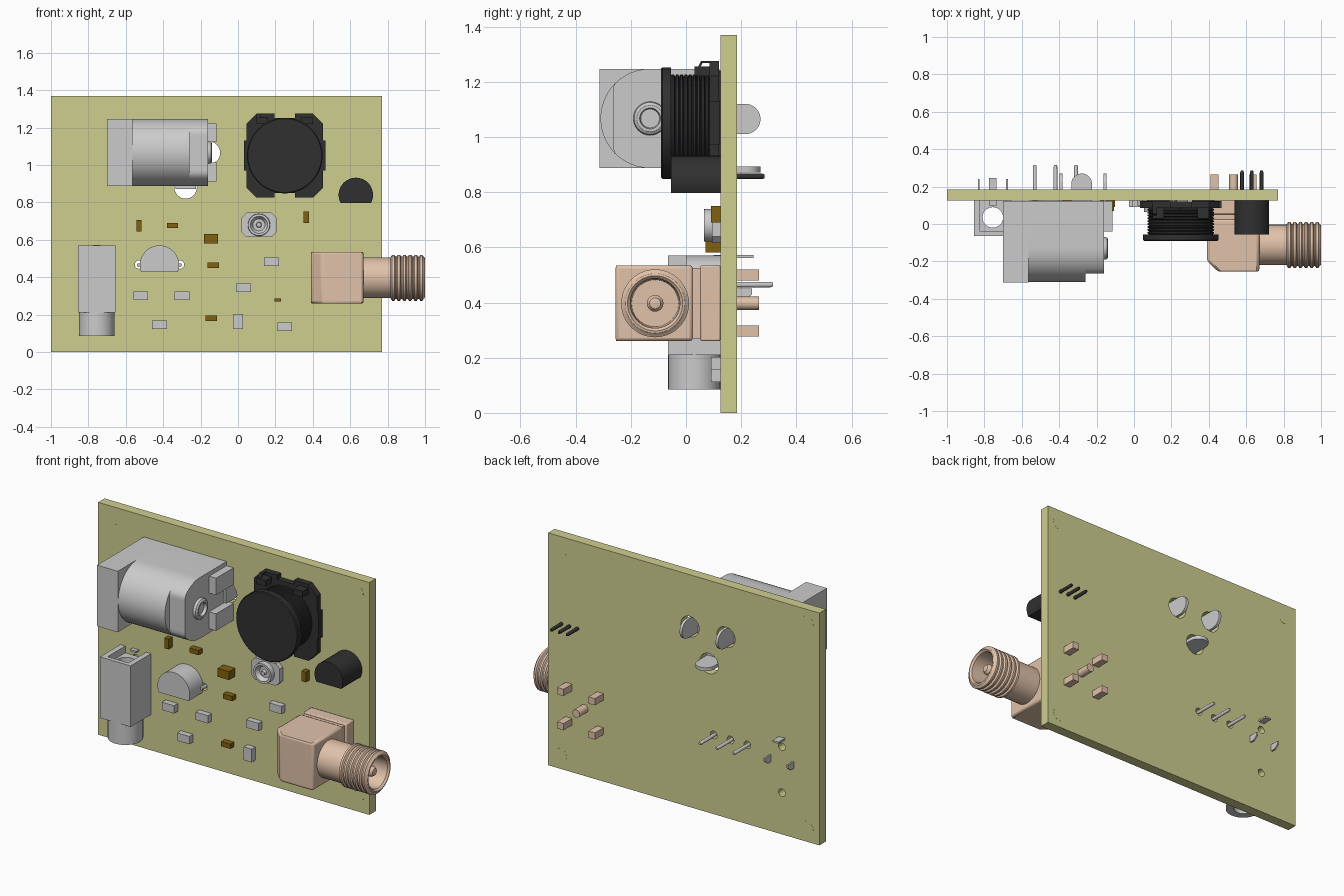
import bpy, bmesh, math
from math import sin, cos, radians

if "Cube" in bpy.data.objects:
    bpy.data.objects.remove(bpy.data.objects["Cube"])

COLORS = {"board": (0.62, 0.62, 0.28, 1), "copper": (0.75, 0.54, 0.40, 1),
          "brown": (0.22, 0.12, 0.005, 1), "black": (0.03, 0.03, 0.03, 1)}
MATS = {}
for key, col in COLORS.items():
    MATS[key] = bpy.data.materials.new(key)
    MATS[key].diffuse_color = col
PLACE = {"x": lambda u, v, w: (w, u, v), "y": lambda u, v, w: (u, w, v), "z": lambda u, v, w: (u, v, w)}


def finish(bm, me, mat):
    bmesh.ops.remove_doubles(bm, verts=bm.verts, dist=1e-5)
    bmesh.ops.recalc_face_normals(bm, faces=bm.faces)
    bm.to_mesh(me)
    bm.free()
    if mat:
        me.materials.clear()
        me.materials.append(MATS[mat])


def arc(cx, cy, r, n=32, a0=0, a1=360):
    full = a1 - a0 == 360
    k = n if full else n - 1
    return [(cx + r * cos(radians(a0 + (a1 - a0) * i / k)), cy + r * sin(radians(a0 + (a1 - a0) * i / k)))
            for i in range(n)]


def rect(u0, u1, v0, v1):
    return [(u0, v0), (u1, v0), (u1, v1), (u0, v1)]


def prism(name, axis, outer, a, b, holes=(), mat=None):
    """Outline with holes, extruded along an axis from a to b."""
    cu = bpy.data.curves.new(name, "CURVE")
    cu.dimensions, cu.fill_mode, cu.extrude = "2D", "BOTH", (b - a) / 2
    for loop in [outer, *holes]:
        s = cu.splines.new("POLY")
        s.points.add(len(loop) - 1)
        for p, (u, v) in zip(s.points, loop):
            p.co = (u, v, 0, 1)
        s.use_cyclic_u = True
    ob = bpy.data.objects.new(name, cu)
    bpy.context.collection.objects.link(ob)
    bpy.ops.object.select_all(action="DESELECT")
    ob.select_set(True)
    bpy.context.view_layer.objects.active = ob
    bpy.ops.object.convert(target="MESH")
    ob = bpy.context.object
    bm = bmesh.new()
    bm.from_mesh(ob.data)
    for v in bm.verts:
        v.co = PLACE[axis](v.co.x, v.co.y, v.co.z + (a + b) / 2)
    finish(bm, ob.data, mat)
    return ob


def box(name, x0, x1, y0, y1, z0, z1, mat=None):
    return prism(name, "y", rect(x0, x1, z0, z1), y0, y1, mat=mat)


def lathe(name, axis, cu, cv, profile, mat=None, n=40):
    """Revolve (position, radius) points round an axis."""
    bm = bmesh.new()
    vs = [bm.verts.new((r, 0, t)) for t, r in profile]
    es = [bm.edges.new(p) for p in zip(vs, vs[1:])]
    bmesh.ops.spin(bm, geom=vs + es, cent=(0, 0, 0), axis=(0, 0, 1), angle=2 * math.pi, steps=n)
    for v in bm.verts:
        v.co = PLACE[axis](v.co.x + cu, v.co.y + cv, v.co.z)
    me = bpy.data.meshes.new(name)
    finish(bm, me, mat)
    ob = bpy.data.objects.new(name, me)
    bpy.context.collection.objects.link(ob)
    return ob


def bevel(ob, w):
    m = ob.modifiers.new("bevel", "BEVEL")
    m.width, m.segments, m.limit_method = w, 2, "ANGLE"
    return ob


# Board with drilled holes and corner plugs
F, B = 0.125, 0.185
drills = [(-0.155, 1.065, 0.06), (-0.39, 1.065, 0.06), (-0.28, 0.88, 0.06), (-0.755, 0.517, 0.022),
          (-0.755, 0.246, 0.022), (-0.53, 0.467, 0.022), (-0.42, 0.467, 0.022), (-0.31, 0.467, 0.022)]
prism("board", "y", rect(-1, 0.77, 0, 1.37), F, B, [arc(x, z, r) for x, z, r in drills], "board")
for x in (-0.92, 0.69):
    for z in (0.08, 1.29):
        prism("corner_plug", "y", arc(x, z, 0.04), F - 0.0005, B + 0.0005, mat="board")

# Power jack: square mouth, round barrel, flattened rear
jz = 1.067
bore = [arc(-0.13, jz, 0.12)]
side = [(F - 0.003, jz - 0.18), (F - 0.003, jz + 0.18)]
hull = arc(-0.13, jz, 0.18, 25, 90, 270) + side
flat = [(max(y, -0.265), z) for y, z in hull]
prism("power_jack_mouth", "x", rect(-0.313, F - 0.003, jz - 0.18, jz + 0.18), -0.70, -0.565, bore)
prism("power_jack_barrel", "x", hull, -0.565, -0.26, bore)
prism("power_jack_rear", "x", flat, -0.26, -0.16)
lathe("power_jack_pin", "x", -0.13, jz, [(-0.26, 0), (-0.26, 0.035), (-0.65, 0.035), (-0.67, 0.02), (-0.67, 0)])
lathe("power_jack_rivet", "x", -0.13, jz,
      [(-0.165, 0), (-0.165, 0.062), (-0.145, 0.058), (-0.138, 0.048), (-0.138, 0.038), (-0.155, 0.034), (-0.155, 0)])
for s in (-1, 1):
    za, zb = sorted((jz + s * 0.055, jz + s * 0.155))
    box("power_jack_lug", -0.165, -0.115, -0.04, F - 0.003, za, zb)
for x in (-0.155, -0.39):
    prism("power_jack_tab", "x", arc(0.215, 1.065, 0.055, 17, -90, 90) + [(0.1, 1.12), (0.1, 1.01)], x - 0.008, x + 0.008)
prism("power_jack_side_tab", "z", arc(-0.28, 0.215, 0.055, 17, 0, 180) + [(-0.335, 0.1), (-0.225, 0.1)], 0.872, 0.892)

# Audio jack: block with through bore, nozzle, raised rim walls and pins
hole = [arc(-0.755, 0.035, 0.055)]
prism("audio_jack_block", "z", rect(-0.855, -0.655, -0.065, F), 0.21, 0.53, hole)
prism("audio_jack_nozzle", "z", arc(-0.755, 0.03, 0.095), 0.085, 0.21, hole)
box("audio_jack_wall", -0.855, -0.823, -0.065, F, 0.53, 0.57)
box("audio_jack_wall", -0.687, -0.655, -0.065, F, 0.53, 0.57)
box("audio_jack_front_wall", -0.823, -0.687, -0.065, -0.04, 0.53, 0.57)
box("audio_jack_top_pin", -0.775, -0.735, 0.1, 0.245, 0.562, 0.572)
for x in (-0.83, -0.68):
    prism("audio_jack_side_pin", "x", [(0.1, 0.41), (0.215, 0.41), (0.24, 0.43), (0.24, 0.45), (0.1, 0.45)], x - 0.005, x + 0.005)

# Coil: notched base, ribbed winding, top disc, clips and wire end
cx, cz = 0.25, 1.05
quad = [(0.055, 0.20), (0.055, 0.225), (0.15, 0.225), (0.205, 0.17), (0.205, 0.0)]
half = quad + [(u, -v) for u, v in quad[-2::-1]]
base = half + [(-u, v) for u, v in half[::-1]]
prism("coil_base", "y", [(cx + u, cz + v) for u, v in base], 0.085, 0.12, mat="black")
wind = [(0.1, 0)]
for i in range(10):
    y = 0.1 - i * 0.0155
    wind += [(y, 0.168), (y - 0.004, 0.177), (y - 0.0115, 0.177)]
lathe("coil_winding", "y", cx, cz, wind + [(-0.06, 0.168), (-0.06, 0)], "black", 48)
lathe("coil_top_disc", "y", cx, cz, [(-0.055, 0), (-0.055, 0.202), (-0.085, 0.202), (-0.09, 0.197), (-0.09, 0)], "black", 48)
for s in (-1, 1):
    xa, xb = sorted((cx + s * 0.18, cx + s * 0.217))
    box("coil_side_clip", xa, xb, 0.085, 0.122, 0.97, 1.13, "black")
    box("coil_foot", cx + s * 0.12 - 0.06, cx + s * 0.12 + 0.06, 0.105, F, 0.86, 1.24, "black")
    box("coil_top_clip", cx + s * 0.12 - 0.03, cx + s * 0.12 + 0.03, 0.03, 0.115, 1.22, 1.255, "black")
prism("coil_wire_end", "x", [(0.05, 1.25), (0.06, 1.268), (0.105, 1.268), (0.105, 1.24), (0.11, 1.24), (0.11, 1.276),
                             (0.055, 1.276), (0.042, 1.25)], 0.1, 0.12, mat="black")


# Half-round transistors with three legs
def transistor(name, x, z, r, cut, front, step, tip, mat=None):
    a = math.degrees(math.asin(cut / r))
    prism(name + "_body", "y", arc(x, z, r, 33, -a, 180 + a), front, F, mat=mat)
    for i in (-1, 0, 1):
        lz = 0.465 if mat is None else 0.857
        lathe(name + "_leg", "y", x + i * step, lz, [(0.1, 0), (0.1, 0.01), (tip - 0.01, 0.01), (tip, 0.007), (tip, 0)], mat, 12)


transistor("grey_transistor", -0.42, 0.465, 0.105, 0.038, 0.0, 0.11, 0.315)
transistor("black_transistor", 0.63, 0.84, 0.092, 0.044, -0.055, 0.052, 0.285, "black")

# Right-angle coaxial connector: elbow, neck, base, posts, threaded barrel
elbow = [(0.45, -0.255), (0.67, -0.255), (0.67, 0.025), (0.39, 0.025), (0.39, -0.195)]
bevel(prism("coax_elbow", "z", elbow, 0.26, 0.535, mat="copper"), 0.012)
box("coax_neck", 0.40, 0.66, 0.02, 0.06, 0.27, 0.525, "copper")
bevel(box("coax_base", 0.39, 0.67, 0.052, F, 0.26, 0.535, "copper"), 0.006)
for x in (0.43, 0.635):
    for z in (0.297, 0.499):
        box("coax_post", x - 0.021, x + 0.021, 0.1, 0.264, z - 0.02, z + 0.02, "copper")
lathe("coax_centre_post", "y", 0.533, 0.397, [(0.1, 0), (0.1, 0.024), (0.264, 0.024), (0.264, 0)], "copper", 24)
tube = [(0.66, 0), (0.66, 0.108), (0.815, 0.108)]
for i in range(6):
    x = 0.818 + i * 0.03
    tube += [(x, 0.113), (x + 0.006, 0.123), (x + 0.018, 0.123), (x + 0.024, 0.113)]
tube += [(0.998, 0.108), (1.0, 0.1), (0.99, 0.09), (0.86, 0.085), (0.86, 0.03), (0.955, 0.03), (0.97, 0.02), (0.975, 0)]
lathe("coax_barrel", "x", -0.112, 0.397, tube, "copper", 48)

# Miniature antenna socket
prism("mini_socket_base", "y", [(0.045, 0.615), (0.18, 0.615), (0.205, 0.64), (0.205, 0.72), (0.18, 0.745),
                                (0.045, 0.745), (0.02, 0.72), (0.02, 0.64)], 0.095, F)
lathe("mini_socket_ring", "y", 0.112, 0.68,
      [(0.1, 0), (0.1, 0.06), (0.065, 0.058), (0.065, 0.046), (0.088, 0.032), (0.088, 0.015), (0.07, 0.012), (0.07, 0)], n=32)

# Small chips: x, z, width, height, front
brown = [(-0.53, 0.675, 0.028, 0.06, 0.09), (-0.35, 0.677, 0.06, 0.028, 0.09), (-0.145, 0.606, 0.075, 0.05, 0.07),
         (-0.132, 0.464, 0.06, 0.028, 0.09), (0.365, 0.72, 0.028, 0.06, 0.09), (-0.143, 0.18, 0.06, 0.028, 0.09),
         (0.212, 0.278, 0.035, 0.016, 0.105)]
grey = [(0.18, 0.483), (0.03, 0.343), (-0.52, 0.3), (-0.3, 0.3), (-0.42, 0.145), (0.25, 0.135)]
chips = [("brown_chip", "brown", *c) for c in brown]
chips += [("grey_chip", None, x, z, 0.08, 0.046, 0.09) for x, z in grey] + [("grey_chip", None, 0.0, 0.163, 0.052, 0.078, 0.09)]
for name, mat, x, z, w, h, y in chips:
    box(name, x - w / 2, x + w / 2, y, F + 0.001, z - h / 2, z + h / 2, mat)

bpy.ops.object.select_all(action="SELECT")
bpy.ops.object.shade_smooth_by_angle(angle=radians(30))

for m in bpy.data.materials:
    if m.users and not m.is_grease_pencil:
        m.use_nodes = True
        m.node_tree.nodes["Principled BSDF"].inputs["Base Color"].default_value = m.diffuse_color
